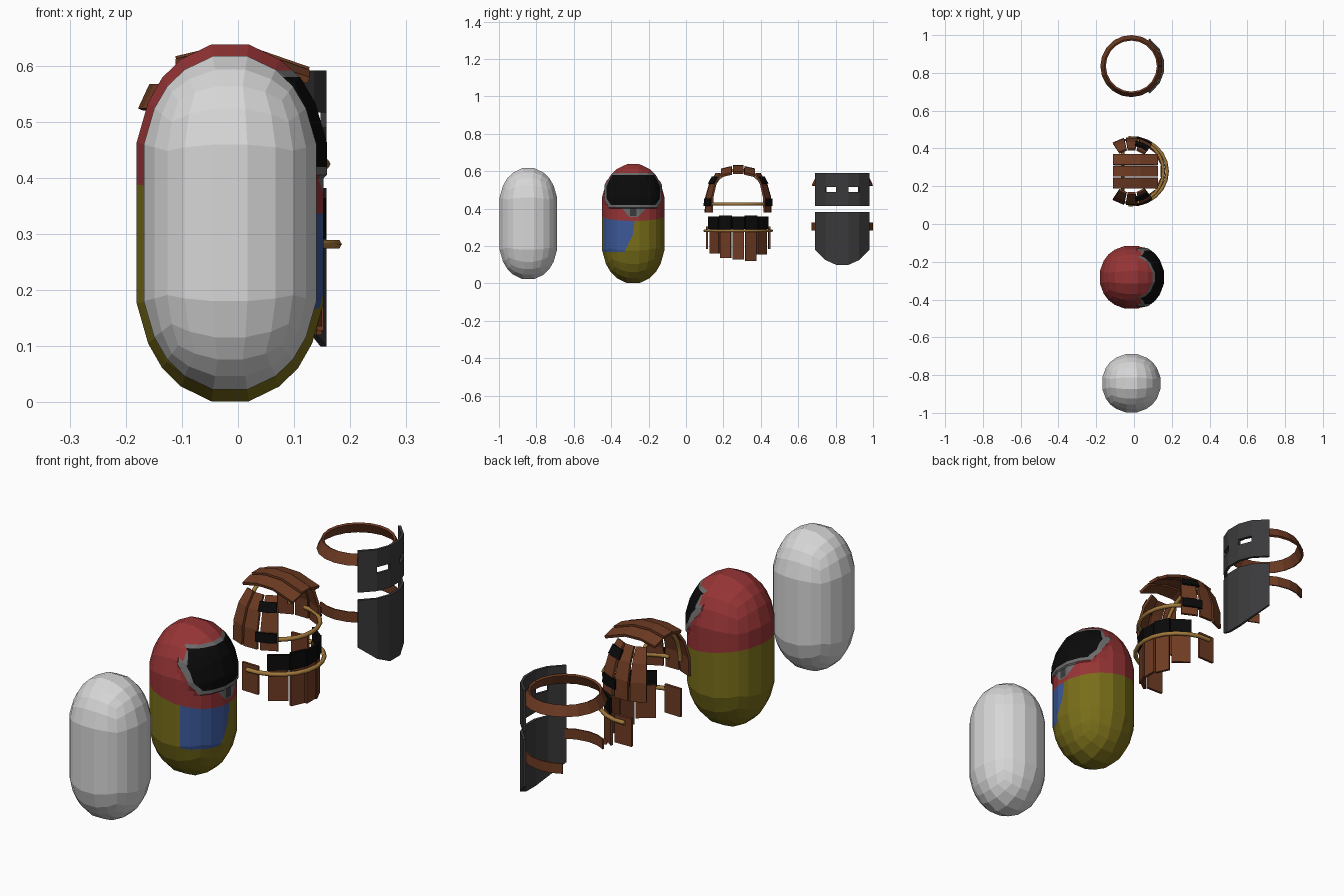
import bpy, bmesh, math
from mathutils import Vector

if "Cube" in bpy.data.objects:
    bpy.data.objects.remove(bpy.data.objects["Cube"])

CX = -0.014
GREY_Y, SUIT_Y, WOOD_Y, IRON_Y = -0.843, -0.282, 0.279, 0.836
rad = math.radians


def material(name, r, g, b):
    m = bpy.data.materials.new(name)
    m.diffuse_color = (r, g, b, 1)
    m.use_nodes = True
    m.node_tree.nodes["Principled BSDF"].inputs["Base Color"].default_value = m.diffuse_color
    return m


pale = material("pale grey", .68, .68, .68)
red = material("red", .31, .035, .036)
yellow = material("olive yellow", .19, .155, .01)
blue = material("blue", .045, .1, .32)
black = material("black", .003, .003, .003)
trim = material("trim grey", .15, .15, .15)
wood = material("wood brown", .16, .045, .017)
gold = material("rope gold", .36, .19, .045)
iron = material("iron grey", .042, .042, .044)


def add_object(name, mesh, mats):
    ob = bpy.data.objects.new(name, mesh)
    for m in mats:
        mesh.materials.append(m)
    bpy.context.collection.objects.link(ob)
    return ob


def capsule(R, k, cy):
    """Five-segment quad sphere stretched into a capsule around z = 0.32"""
    bm = bmesh.new()
    bmesh.ops.create_cube(bm, size=2)
    bmesh.ops.subdivide_edges(bm, edges=bm.edges[:], cuts=4, use_grid_fill=True)
    for v in bm.verts:
        n = v.co.normalized()
        v.co = (CX + R * n.x, cy + R * n.y,
                .32 + math.copysign(.1, n.z) + R * k * n.z)
    return bm


def finish(bm, name, mats):
    bmesh.ops.recalc_face_normals(bm, faces=bm.faces[:])
    mesh = bpy.data.meshes.new(name)
    bm.to_mesh(mesh)
    bm.free()
    return add_object(name, mesh, mats)


def outline(points):
    """Half-spaces of a convex counter-clockwise (y, z) outline on the front"""
    planes = []
    for (y0, z0), (y1, z1) in zip(points, points[1:] + points[:1]):
        planes.append((Vector((0, SUIT_Y + y0, z0)), Vector((0, z0 - z1, y1 - y0)).normalized()))
    return planes


def inside(p, planes):
    return p.x > CX + .04 and all((p - c).dot(n) > -1e-5 for c, n in planes)


# plain body
finish(capsule(.16, 1.28, GREY_Y), "plain_body", [pale])

# suited body: cut the colour borders into the capsule, then colour by region
suit = capsule(.173, 1.31, SUIT_Y)
collar = [(Vector((CX, 0, .362)), Vector((.16, 0, 1)).normalized())]
visor = outline([(-.115, .42), (.115, .42), (.138, .455), (.138, .52), (.11, .58),
                 (-.11, .58), (-.138, .52), (-.138, .455)])
frame = outline([(-.125, .405), (.125, .405), (.149, .45), (.149, .525), (.118, .592),
                 (-.118, .592), (-.149, .525), (-.149, .45)])
grille = outline([(-.02, .355), (.025, .355), (.075, .407), (-.065, .407)])
vent = outline([(-.017, .36), (.017, .36), (.017, .4), (-.017, .4)])
patch = outline([(-.15, .167), (-.048, .167), (-.003, .26), (.012, .37), (-.3, .37), (-.3, .2)])
patch.append((Vector((CX + .05, 0, 0)), Vector((1, 0, 0))))
for c, n in collar + visor + frame + grille + vent + patch:
    bmesh.ops.bisect_plane(suit, geom=suit.verts[:] + suit.edges[:] + suit.faces[:],
                           plane_co=c, plane_no=n, dist=1e-5)
raised = set()
for f in suit.faces:
    p = f.calc_center_median()
    upper = (p - collar[0][0]).dot(collar[0][1]) > 0
    f.material_index = 0 if upper else 1
    if inside(p, patch) and not upper:
        f.material_index = 2
    if inside(p, grille):
        f.material_index = 4
    if inside(p, vent):
        f.material_index = 5
    if inside(p, frame):
        f.material_index = 3 if inside(p, visor) else 4
        raised.update(f.verts)
for v in raised:
    v.co.x += (v.co.x - CX) * .035
    v.co.y += (v.co.y - SUIT_Y) * .035
finish(suit, "suited_body", [red, yellow, blue, black, trim, iron])


def sheet(name, us, vs, fn, mat, thick=.011, skip=()):
    """Grid of fn(u, v) points, thickened outward"""
    verts = [fn(u, v) for v in vs for u in us]
    n = len(us)
    faces = [(j * n + i, j * n + i + 1, (j + 1) * n + i + 1, (j + 1) * n + i)
             for j in range(len(vs) - 1) for i in range(n - 1) if (i, j) not in skip]
    mesh = bpy.data.meshes.new(name)
    mesh.from_pydata(verts, [], faces)
    ob = add_object(name, mesh, [mat])
    mod = ob.modifiers.new("thickness", 'SOLIDIFY')
    mod.thickness = thick
    mod.offset = 1
    return ob


def shell(cy, R):
    """Point on the capsule-shaped armour surface at azimuth a, height z"""
    def fn(a, z):
        h = max(0, min(.98, (z - .42) / (1.28 * R)))
        r = R * math.sqrt(1 - h * h)
        return (CX + r * math.cos(rad(a)), cy + r * math.sin(rad(a)), z)
    return fn


def rope(name, points, radius):
    cu = bpy.data.curves.new(name, 'CURVE')
    cu.dimensions = '3D'
    cu.bevel_depth = radius
    cu.bevel_resolution = 1
    cu.use_fill_caps = True
    sp = cu.splines.new('POLY')
    sp.points.add(len(points) - 1)
    for q, p in zip(sp.points, points):
        q.co = (*p, 1)
    ob = bpy.data.objects.new(name, cu)
    cu.materials.append(gold)
    bpy.context.collection.objects.link(ob)


def spread(a, b, n):
    return [a + (b - a) * i / n for i in range(n + 1)]


# wooden helmet: roof planks
for i in (-1, 0, 1):
    y = i * .06
    lift = .004 if i == 0 else 0
    sheet("roof_plank", [-.095, -.03, .045, .138], [y - .028, y + .028],
          lambda u, v: (CX + u, WOOD_Y + v, .62 + lift - 1.9 * u * u - 2 * v * v), wood, .012)

# wooden helmet and armour sides
for s in (-1, 1):
    for a, b in ((52, 76), (79, 100), (102, 124)):
        sheet("cheek_plank", sorted((s * a, s * b)), [.38, .46, .53, .585],
              shell(WOOD_Y, .171), wood)
    for z0, z1 in ((.415, .455), (.53, .567)):
        sheet("cheek_strap", sorted((s * 54, s * 68, s * 82)), [z0, z1],
              shell(WOOD_Y, .176), black)
    sheet("hip_plank", sorted((s * 78, s * 105)), [.185, .305], shell(WOOD_Y, .166), wood)

# ropes: helmet hoop, head arch and waist ring
rope("helmet_hoop", [(CX + .17 * math.cos(rad(a)), WOOD_Y + .17 * math.sin(rad(a)), .425)
                     for a in spread(-85, 85, 12)], .009)
rope("head_arch", [(-.06, WOOD_Y + .155 * math.cos(rad(a)), .43 + .178 * math.sin(rad(a)))
                   for a in spread(0, 180, 12)], .009)
rope("waist_ring", [(CX + .19 * math.cos(rad(a)), WOOD_Y + .178 * math.sin(rad(a)), .282)
                    for a in spread(-95, 95, 12)], .009)

# chest leather and hanging chest planks
edges = [-68, -37, -12, 12, 37, 68]
for i, low in enumerate((.16, .135, .128, .12, .155)):
    a, b = edges[i], edges[i + 1]
    sheet("chest_plank", [a + 1, b - 1], [low, .3], shell(WOOD_Y, .158), wood)
    sheet("chest_leather", [a, b], [.292, .358 + .006 * (i % 2)], shell(WOOD_Y, .164), black)

# iron mask with two eye slots, and its leather head band
facets = [-57, -31, -11.3, 11.3, 31, 57]
sheet("iron_mask", facets, [.415, .49, .517, .592],
      lambda a, z: shell(IRON_Y, .164)(a, .3)[:2] + (z,), iron, .011, {(1, 1), (3, 1)})
sheet("head_band", spread(0, 360, 20), [0, 1],
      lambda a, t: (CX + (.155 - .02 * t) * math.cos(rad(a)),
                    IRON_Y + (.155 - .02 * t) * math.sin(rad(a)), .52 + .043 * t), wood, .01)

# iron breastplate with a tapered lower edge
lower = dict(zip(facets, (.18, .125, .1, .1, .125, .18)))
sheet("iron_breastplate", facets, [0, 1],
      lambda a, t: shell(IRON_Y, .164)(a, .3)[:2] + (lower[a] + (.382 - lower[a]) * t,), iron)

# leather side straps of the breastplate
for s in (-1, 1):
    sheet("side_strap", sorted(s * a for a in (54, 70, 90, 106, 122)), [.282, .325],
          shell(IRON_Y, .158), wood, .006)
